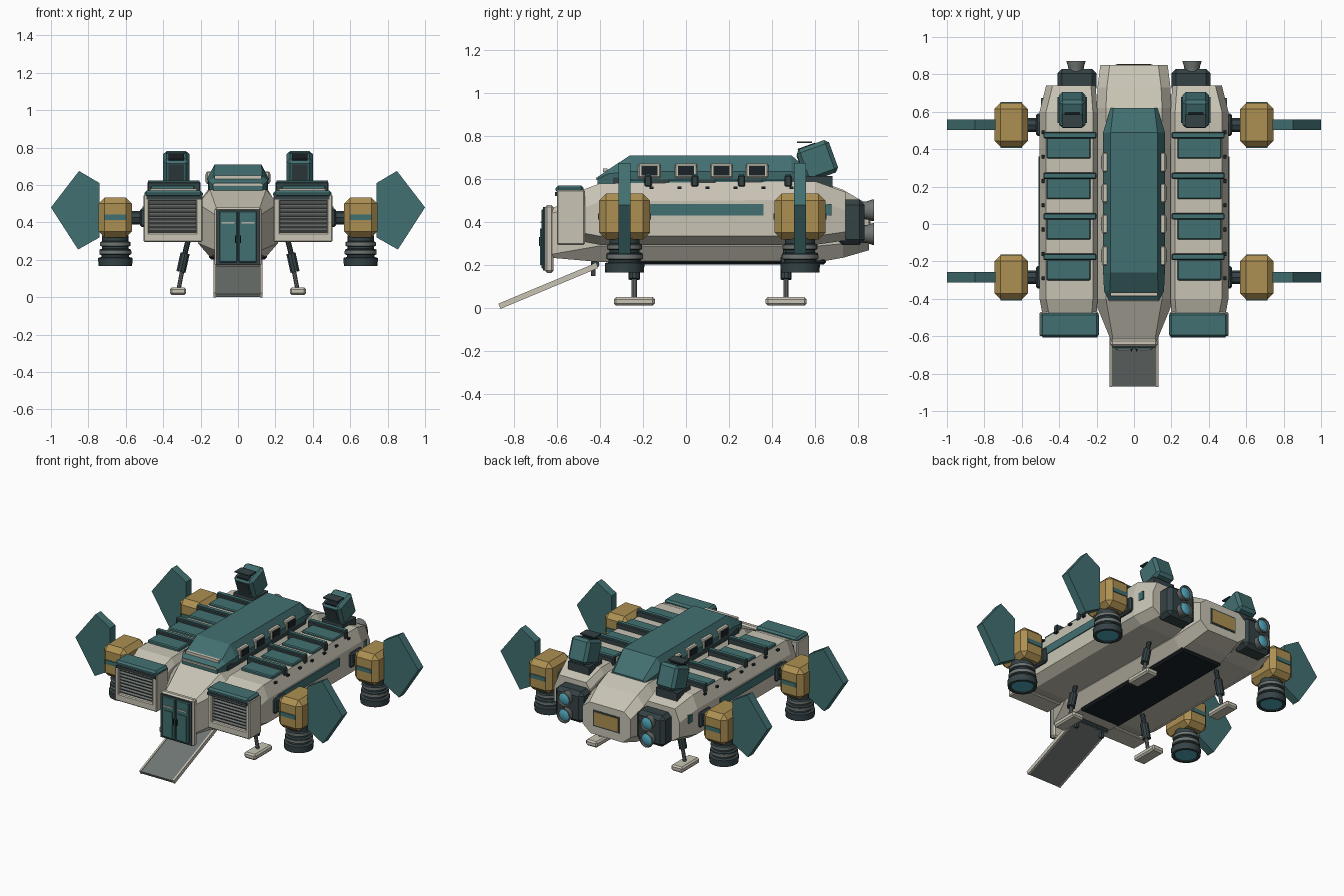
import bpy, bmesh, math
from mathutils import Vector, Matrix

if "Cube" in bpy.data.objects:
    bpy.data.objects.remove(bpy.data.objects["Cube"])


def material(name, rgb):
    m = bpy.data.materials.new(name)
    m.diffuse_color = (*rgb, 1)
    m.use_nodes = True
    m.node_tree.nodes["Principled BSDF"].inputs["Base Color"].default_value = m.diffuse_color
    return m


BEIGE = material("hull beige", (0.58, 0.55, 0.46))
TEAL = material("panel teal", (0.055, 0.16, 0.165))
GOLD = material("nacelle gold", (0.42, 0.28, 0.085))
DARK = material("dark metal", (0.035, 0.055, 0.06))
BLACK = material("belly black", (0.011, 0.017, 0.02))
GREY = material("ramp grey", (0.16, 0.18, 0.17))
CYAN = material("thruster glow", (0.08, 0.38, 0.5))


def finish(name, bm, mat, mirror=False, bevel=0, smooth=False):
    bmesh.ops.recalc_face_normals(bm, faces=bm.faces)
    me = bpy.data.meshes.new(name)
    bm.to_mesh(me)
    bm.free()
    ob = bpy.data.objects.new(name, me)
    bpy.context.collection.objects.link(ob)
    me.materials.append(mat)
    if smooth:
        bpy.ops.object.select_all(action='DESELECT')
        ob.select_set(True)
        bpy.context.view_layer.objects.active = ob
        bpy.ops.object.shade_smooth_by_angle(angle=math.radians(32))
    if bevel:
        b = ob.modifiers.new("chamfer", 'BEVEL')
        b.width, b.segments = bevel, 1
    if mirror:
        ob.modifiers.new("mirror", 'MIRROR').use_bisect_axis[0] = False
    return ob


def loft(name, rings, mat, **kw):
    """Skin a list of equal rings and cap both ends."""
    bm = bmesh.new()
    vs = [[bm.verts.new(p) for p in r] for r in rings]
    n = len(vs[0])
    for a, b in zip(vs, vs[1:]):
        for i in range(n):
            bm.faces.new((a[i], a[(i + 1) % n], b[(i + 1) % n], b[i]))
    bm.faces.new(vs[0])
    bm.faces.new(vs[-1][::-1])
    return finish(name, bm, mat, **kw)


def box(name, x, y, z, mat, rot=None, **kw):
    """Box from ranges, optionally rotated about its own centre."""
    c = Vector([sum(r) / 2 for r in (x, y, z)])
    size = [r[1] - r[0] for r in (x, y, z)]
    bm = bmesh.new()
    m = Matrix.Translation(c) @ (rot or Matrix()) @ Matrix.Diagonal((*size, 1))
    bmesh.ops.create_cube(bm, size=1, matrix=m)
    return finish(name, bm, mat, **kw)


def lathe(name, start, end, profile, mat, sides=16, **kw):
    """Profile of (distance, radius) turned about the line start-end."""
    s, d = Vector(start), (Vector(end) - Vector(start)).normalized()
    q = d.to_track_quat('Z', 'Y')
    rings = [[s + q @ Vector((r * math.cos(2 * math.pi * i / sides),
                              r * math.sin(2 * math.pi * i / sides), t))
              for i in range(sides)] for t, r in profile]
    return loft(name, rings, mat, smooth=True, **kw)


def rod(name, a, b, r, mat, sides=10, **kw):
    return lathe(name, a, b, [(0, r), ((Vector(b) - Vector(a)).length, r)], mat, sides, **kw)


def hull_ring(y, w, wt, wb, zb, zt, zl, zu):
    half = [(wt, zt), (w, zu), (w, zl), (wb, zb)]
    return [(x, y, z) for x, z in half] + [(-x, y, z) for x, z in half[::-1]]


# Central hull and belly
loft("hull", [hull_ring(-.63, .12, .11, .11, .235, .46, .25, .44),
              hull_ring(-.40, .215, .15, .15, .215, .575, .29, .50),
              hull_ring(.62, .20, .15, .15, .215, .59, .29, .51),
              hull_ring(.73, .195, .145, .14, .235, .55, .30, .49),
              hull_ring(.85, .18, .13, .12, .27, .48, .32, .44)], BEIGE)
box("belly_plate", (-.155, .155), (-.33, .65), (.203, .235), BLACK, bevel=.01)
box("rear_hatch", (-.09, .09), (.845, .856), (.335, .425), GOLD)
box("rear_hatch_rim", (-.1, .1), (.84, .852), (.325, .435), DARK)

# Side pods
def pod_ring(y, x0, x1, zt, zb):
    return [(x0, y, zt - .04), (x0 + .025, y, zt), (x1 - .035, y, zt), (x1, y, zt - .085),
            (x1, y, zb + .04), (x1 - .06, y, zb), (x0, y, zb)]
loft("side_pod", [pod_ring(-.48, .2, .49, .55, .31), pod_ring(-.40, .195, .505, .58, .295),
                  pod_ring(.60, .195, .505, .59, .295), pod_ring(.74, .205, .47, .54, .315)],
     BEIGE, mirror=True)
box("pod_stripe", (.495, .511), (-.30, .36), (.43, .485), TEAL, mirror=True)
box("pod_rear_stripe", (.478, .496), (.5, .675), (.43, .485), TEAL, mirror=True)
for i in range(7):
    y = -.3 + i * .13
    box("porthole", (.478, .494), (y, y + .02), (.555, .566), BLACK, mirror=True)

# Roof ribs and panels
for i in range(4):
    y = .475 - i * .217
    box("roof_rib", (.2, .485), (y - .017, y + .017), (.565, .618), DARK, mirror=True, bevel=.006)
    box("roof_rib_cap", (.205, .48), (y - .012, y + .012), (.61, .624), TEAL, mirror=True)
    box("roof_panel", (.232, .468), (y - .125, y - .012), (.57, .6), TEAL, mirror=True, bevel=.006)

# Front intakes
F, B = -.60, -.47
box("intake_back", (.215, .485), (-.55, B), (.315, .54), BLACK, mirror=True)
for nm, x, z in (("intake_inner_wall", (.19, .225), (.305, .55)),
                 ("intake_outer_wall", (.475, .505), (.305, .55)),
                 ("intake_floor", (.19, .505), (.295, .345)),
                 ("intake_brow", (.19, .505), (.515, .55))):
    box(nm, x, (F, B), z, BEIGE, mirror=True, bevel=.006)
box("intake_visor", (.188, .5), (-.605, -.475), (.535, .57), TEAL, mirror=True, bevel=.012)
box("intake_visor_lip", (.195, .49), (-.608, -.59), (.522, .54), DARK, mirror=True)
for i in range(8):
    z = .356 + i * .021
    box("intake_louver", (.224, .476), (-.585, -.545), (z, z + .009), GREY,
        rot=Matrix.Rotation(.4, 4, 'X'), mirror=True)

# Cabin
def cabin_ring(y, w0, w1, wt, z0, z1, zt):
    half = [(w0, z0), (w1, z1), (wt, zt)]
    return [(x, y, z) for x, z in half] + [(-x, y, z) for x, z in half[::-1]]
loft("cabin", [cabin_ring(-.41, .13, .135, .125, .56, .60, .61),
               cabin_ring(-.36, .15, .16, .13, .56, .625, .645),
               cabin_ring(-.26, .155, .165, .125, .56, .635, .71),
               cabin_ring(.49, .155, .165, .125, .56, .635, .71),
               cabin_ring(.62, .12, .125, .11, .57, .59, .60)], TEAL)
box("cabin_skirt", (-.16, .16), (-.34, .5), (.57, .607), DARK)
box("windscreen_sill", (-.13, .13), (-.418, -.4), (.595, .607), BEIGE)
box("windscreen_trim", (-.125, .125), (-.385, -.365), (.632, .65), BEIGE)
for y in (-.17, 0, .165, .33):
    box("cabin_window_frame", (.13, .17), (y - .052, y + .052), (.605, .672), BEIGE, mirror=True, bevel=.006)
    box("cabin_window", (.14, .174), (y - .037, y + .037), (.617, .66), BLACK, mirror=True)

# Door and ramp
box("door_frame", (-.125, .125), (-.655, -.615), (.165, .48), BEIGE, bevel=.01)
box("door_surround", (-.115, .115), (-.664, -.65), (.175, .47), DARK)
box("door_leaf", (.004, .1), (-.672, -.655), (.185, .46), TEAL, mirror=True, bevel=.005)
box("door_inset", (.02, .085), (-.677, -.67), (.2, .37), TEAL, mirror=True)
box("door_trim", (.018, .088), (-.676, -.67), (.395, .402), BEIGE, mirror=True)
box("door_handle", (.01, .017), (-.682, -.67), (.29, .33), BLACK, mirror=True)
tilt = math.atan2(.19, .455)
R = Matrix.Rotation(tilt, 4, 'X')
box("ramp", (-.12, .12), (-.885, -.395), (.095, .113), GREY, rot=R)
box("ramp_edge", (.118, .13), (-.885, -.395), (.091, .117), BEIGE, rot=R, mirror=True)
rod("ramp_hinge", (-.13, -.42, .205), (.13, -.42, .205), .018, DARK)
box("ramp_bracket", (.09, .11), (-.44, -.42), (.15, .24), DARK, mirror=True)

# Rear engines
box("engine_block", (.2, .41), (.70, .83), (.295, .505), DARK, mirror=True, bevel=.025)
for z in (.455, .345):
    lathe("engine_nozzle", (.31, .81, z), (.31, .9, z),
          [(0, .04), (.03, .042), (.055, .05), (.062, .05), (.062, .042), (.05, .04)], GREY, mirror=True)
    lathe("engine_glow", (.31, .85, z), (.31, .9, z), [(0, .039), (.012, .039), (.02, .025)],
          CYAN, mirror=True)

# Tilted roof stacks
R = Matrix.Rotation(math.radians(20), 4, 'X')
box("roof_stack", (.26, .4), (.53, .69), (.605, .765), TEAL, rot=R, mirror=True, bevel=.018)
c = Vector((.33, .61, .685))
for nm, off, s, mat in (("stack_vent", (0, -.025, .078), (.085, .085, .01), BLACK),
                        ("stack_front_vent", (0, -.079, .01), (.085, .008, .09), DARK)):
    p = c + R @ Vector(off)
    box(nm, *[(p[i] - s[i] / 2, p[i] + s[i] / 2) for i in range(3)], mat, rot=R, mirror=True)
box("stack_flap", (.275, .385), (.515, .585), (.767, .775), DARK, mirror=True)
box("stack_base", (.25, .41), (.54, .68), (.56, .615), DARK, mirror=True)

# Lift nacelles with fins and thrusters
for y in (-.285, .53):
    rod("nacelle_strut", (.47, y, .425), (.6, y, .425), .037, DARK, 8, mirror=True)
    box("strut_collar", (.49, .525), (y - .06, y + .06), (.375, .475), DARK, mirror=True, bevel=.01)
    box("nacelle", (.568, .745), (y - .118, y + .118), (.32, .532), GOLD, mirror=True, bevel=.032)
    for s in (-1, 1):
        yy = y + s * .118
        box("nacelle_stripe", (.60, .713), (yy - .005, yy + .005), (.413, .441), TEAL, mirror=True)
    fin = [(.74, .61), (.85, .675), (1.0, .48), (.855, .255), (.74, .32)]
    loft("fin", [[(x, y + d, z) for x, z in fin] for d in (-.028, .028)], TEAL, mirror=True)
    top, low = (.656, y, .33), (.656, y, 0)
    lathe("thruster", top, low, [(0, .07), (.03, .07), (.035, .08), (.055, .08), (.06, .07), (.07, .07),
                                 (.075, .084), (.1, .084), (.105, .074), (.115, .074), (.12, .092),
                                 (.163, .09), (.163, .072), (.145, .068)], DARK, 20, mirror=True)
    for z, r in ((.275, .0815), (.23, .0855)):
        rod("thruster_band", (.656, y, z + .018), (.656, y, z), r, GREY, 20, mirror=True)
    rod("thruster_glow", (.656, y, .19), (.656, y, .172), .069, CYAN, 20, mirror=True)

# Landing legs
for y in (-.24, .465):
    box("foot", (.277, .363), (y - .095, y + .095), (.012, .052), BEIGE, mirror=True, bevel=.01)
    rod("leg_rod", (.318, y, .04), (.295, y, .16), .012, GREY, mirror=True)
    rod("leg_sleeve", (.305, y, .135), (.283, y, .235), .026, DARK, mirror=True)
    rod("leg_upper", (.287, y, .22), (.265, y, .31), .015, DARK, mirror=True)
